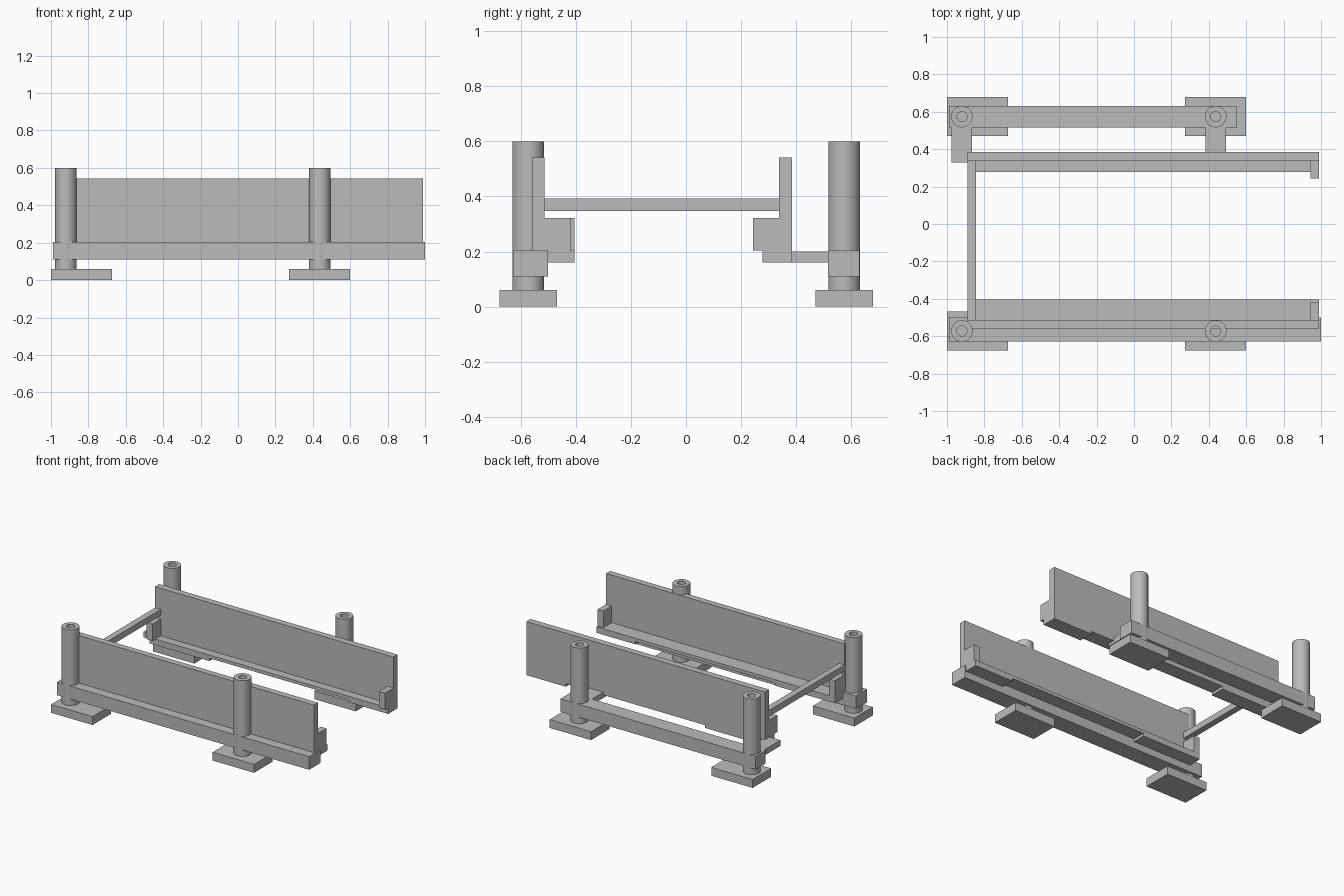
import bpy
import bmesh
from math import cos, sin, tau, radians

cube = bpy.data.objects.get("Cube")
if cube:
    bpy.data.objects.remove(cube, do_unlink=True)

grey = bpy.data.materials.new("plain grey")
grey.use_nodes = True
colour = (0.5, 0.5, 0.5, 1)
grey.diffuse_color = colour
grey.node_tree.nodes["Principled BSDF"].inputs["Base Color"].default_value = colour


def finish(name, bm):
    bmesh.ops.recalc_face_normals(bm, faces=bm.faces)
    mesh = bpy.data.meshes.new(name)
    bm.to_mesh(mesh)
    bm.free()
    mesh.materials.append(grey)
    obj = bpy.data.objects.new(name, mesh)
    bpy.context.collection.objects.link(obj)
    return obj


def extrude_y(name, outline, y0, y1):
    """Extrude an x-z outline from y0 to y1."""
    bm = bmesh.new()
    face = bm.faces.new([bm.verts.new((x, y0, z)) for x, z in outline])
    moved = bmesh.ops.extrude_face_region(bm, geom=[face])["geom"]
    verts = [v for v in moved if isinstance(v, bmesh.types.BMVert)]
    bmesh.ops.translate(bm, verts=verts, vec=(0, y1 - y0, 0))
    return finish(name, bm)


def box(name, x0, x1, y0, y1, z0, z1):
    return extrude_y(name, [(x0, z0), (x1, z0), (x1, z1), (x0, z1)], y0, y1)


def tube(name, x, y, z0, z1, outer, inner, sides=48):
    """Hollow post: a ring of four-sided sections joined around the axis."""
    bm = bmesh.new()
    section = [(outer, z0), (outer, z1), (inner, z1), (inner, z0)]
    rings = [[bm.verts.new((x + r * cos(tau * i / sides), y + r * sin(tau * i / sides), z))
              for r, z in section] for i in range(sides)]
    for i in range(sides):
        a, b = rings[i], rings[(i + 1) % sides]
        for k in range(4):
            n = (k + 1) % 4
            bm.faces.new((a[k], a[n], b[n], b[k]))
    obj = finish(name, bm)
    bpy.ops.object.select_all(action='DESELECT')
    obj.select_set(True)
    bpy.context.view_layer.objects.active = obj
    bpy.ops.object.shade_smooth_by_angle(angle=radians(30))


LEFT, RIGHT = -0.89, 0.99          # ends of the side panels
RAIL_BASE, DECK_BASE, DECK = 0.11, 0.16, 0.203
POSTS = (-0.92, 0.437)

# Feet and posts
for side, y in (("front", -0.572), ("back", 0.574)):
    for end, x in zip(("outer", "middle"), POSTS):
        foot_x = -0.837 if end == "outer" else 0.437
        box(f"{side}_{end}_foot", foot_x - 0.163, foot_x + 0.163, y - 0.104, y + 0.104, 0, 0.06)
        tube(f"{side}_{end}_post", x, y, 0.06, 0.6, 0.0575, 0.027)

# Lower rails and the arms carrying the back ledge
box("front_rail", -0.99, 1.0, -0.627, -0.5, RAIL_BASE, DECK)
box("back_rail", -0.99, 0.55, 0.516, 0.63, RAIL_BASE, DECK)
for end, x in zip(("outer", "middle"), POSTS):
    box(f"back_{end}_arm", x - 0.055, x + 0.055, 0.33, 0.516, DECK_BASE, DECK - 0.002)

# Ledges with a shallow recess underneath
ledge = [(LEFT, DECK_BASE), (-0.42, DECK_BASE), (-0.42, 0.18), (0.68, 0.18),
         (0.68, DECK_BASE), (RIGHT, DECK_BASE), (RIGHT, DECK), (LEFT, DECK)]
extrude_y("front_ledge", ledge, -0.5, -0.405)
extrude_y("back_ledge", ledge, 0.277, 0.384)

# Upright side panels
box("front_panel", LEFT, RIGHT, -0.558, -0.513, DECK, 0.542)
box("back_panel", LEFT, RIGHT, 0.337, 0.384, DECK, 0.542)

# End stops on the ledges
for end, x0, x1, front_y in (("left", 0.945, RIGHT, -0.418), ("right", LEFT, -0.845, -0.405)):
    box(f"front_{end}_stop", x0, x1, -0.513, front_y, DECK, 0.322)
    box(f"back_{end}_stop", x0, x1, 0.243, 0.337, DECK, 0.322)

# Cross bar joining the two panels
box("cross_bar", LEFT, -0.845, -0.513, 0.337, 0.348, 0.392)
